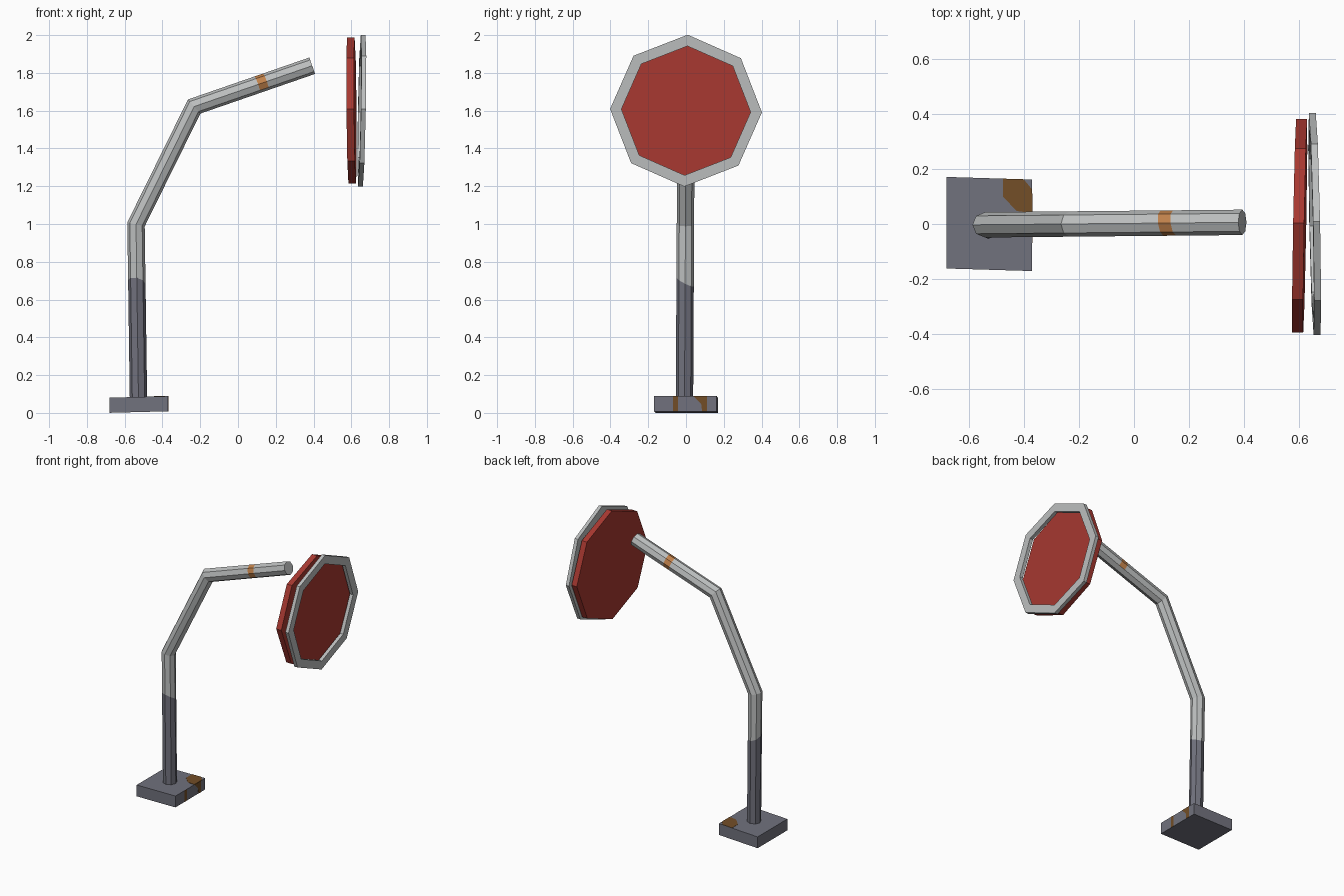
import bpy, bmesh, math
from mathutils import Vector, Matrix

if "Cube" in bpy.data.objects:
    bpy.data.objects.remove(bpy.data.objects["Cube"])


def mat(name, r, g, b):
    m = bpy.data.materials.new(name)
    m.diffuse_color = (r, g, b, 1)
    m.use_nodes = True
    m.node_tree.nodes["Principled BSDF"].inputs["Base Color"].default_value = m.diffuse_color
    return m


GREY = mat("light grey metal", 0.50, 0.515, 0.515)
DARK = mat("dark grey metal", 0.165, 0.167, 0.205)
RED = mat("sign red", 0.39, 0.040, 0.030)
RUST = mat("orange rust", 0.53, 0.22, 0.07)
BROWN = mat("brown rust", 0.17, 0.076, 0.020)


def finish(name, bm, mats):
    bmesh.ops.recalc_face_normals(bm, faces=bm.faces[:])
    me = bpy.data.meshes.new(name)
    bm.to_mesh(me)
    bm.free()
    for m in mats:
        me.materials.append(m)
    ob = bpy.data.objects.new(name, me)
    bpy.context.collection.objects.link(ob)
    return ob


def skin(bm, rings, closed):
    """Bridge successive vertex rings; either close the chain or cap its ends."""
    n = len(rings[0])
    pairs = list(zip(rings, rings[1:])) + ([(rings[-1], rings[0])] if closed else [])
    for a, b in pairs:
        for i in range(n):
            j = (i + 1) % n
            bm.faces.new((a[i], a[j], b[j], b[i]))
    if not closed:
        bm.faces.new(rings[0])
        bm.faces.new(rings[-1])


def octagon(name, centre, profile, tilt_y, tilt_z, closed, material):
    """Octagonal plate or frame facing +x, from (radius, depth) points."""
    bm = bmesh.new()
    rings = []
    for r, x in profile:
        ring = []
        for i in range(8):
            a = math.radians(45 * i - 1.3)
            y, z = r * math.cos(a), r * math.sin(a)
            ring.append(bm.verts.new(Vector(centre) + Vector((x + tilt_y * y + tilt_z * z, y, z))))
        rings.append(ring)
    skin(bm, rings, closed)
    return finish(name, bm, [material])


# Slightly skewed base block, shared with its rust patches
BASE = Matrix(((1, 0, 0, -0.525), (-0.03, 1, 0, 0), (0.026, 0, 1, 0.0445), (0, 0, 0, 1)))
HX, HY, HZ = 0.155, 0.166, 0.04
bm = bmesh.new()
bmesh.ops.create_cube(bm, size=2, matrix=BASE @ Matrix.Diagonal((HX, HY, HZ, 1)))
finish("base", bm, [DARK])


def patch(name, points, offset):
    """Thin rust plate on the base."""
    bm = bmesh.new()
    f = bm.faces.new([bm.verts.new(p) for p in points])
    ext = bmesh.ops.extrude_face_region(bm, geom=[f])["geom"]
    bmesh.ops.translate(bm, vec=offset, verts=[v for v in ext if isinstance(v, bmesh.types.BMVert)])
    bmesh.ops.transform(bm, matrix=BASE, verts=bm.verts[:])
    finish(name, bm, [BROWN])


top = [(.05, HY), (.05, .10), (.07, .08), (.10, .05), (HX, .045), (HX, .13), (.125, HY)]
patch("base_rust_top", [(x, y, HZ - 0.001) for x, y in top], (0, 0, 0.0025))
sides = [[(-.065, HZ), (-.038, HZ), (-.038, -HZ), (-.065, -HZ)],
         [(.045, HZ), (.115, HZ), (.115, -HZ), (.09, -HZ), (.085, 0)]]
for i, pts in enumerate(sides):
    patch(f"base_rust_side_{i + 1}", [(HX - 0.001, y, z) for y, z in pts], (0.0025, 0, 0))

# Bent eight-sided pole with mitred joints
path = [Vector(p) for p in [(-0.527, -0.008, 0.08), (-0.54, -0.003, 0.998),
                            (-0.232, 0.0, 1.622), (0.393, 0.006, 1.838)]]
R = 0.046
bm = bmesh.new()
rings = []
for i, p in enumerate(path):
    d_in = (p - path[max(i - 1, 0)]).normalized() if i else (path[1] - p).normalized()
    d_out = (path[i + 1] - p).normalized() if i < len(path) - 1 else d_in
    t = (d_in + d_out).normalized()
    n = Vector((-t.z, 0, t.x)).normalized() / t.dot(d_in)
    ring = []
    for k in range(8):
        a = math.radians(45 * k)
        ring.append(bm.verts.new(p + Vector((0, R * math.cos(a), 0)) + n * R * math.sin(a)))
    rings.append(ring)
skin(bm, rings, False)
bmesh.ops.recalc_face_normals(bm, faces=bm.faces[:])


def cut(co, no):
    bmesh.ops.bisect_plane(bm, geom=bm.verts[:] + bm.edges[:] + bm.faces[:],
                           plane_co=co, plane_no=no)


# Cut lines for the dark lower part and the rust band
split, split_n = Vector((-0.535, 0, 0.69)), Vector((0.2, 0.5, 1)).normalized()
arm = (path[3] - path[2]).normalized()
band = Vector((0.125, 0, 1.745))
band_n = (arm + Vector((0, 0.12, 0))).normalized()
cut(split, split_n)
cut(band - band_n * 0.024, band_n)
cut(band + band_n * 0.024, band_n)
up = Vector((-arm.z, 0, arm.x))
for f in bm.faces:
    c = f.calc_center_median()
    if (c - split).dot(split_n) < 0:
        f.material_index = 1
    elif abs((c - band).dot(band_n)) < 0.022 and f.normal.dot(up) > -0.5:
        f.material_index = 2
finish("pole", bm, [GREY, DARK, RUST])

# Red octagonal sign plate and the loose frame in front of it
octagon("sign_plate", (0.581, -0.006, 1.6), [(0.387, 0), (0.387, 0.04)],
        0.018, -0.010, False, RED)
octagon("sign_frame", (0.643, 0, 1.6), [(0.402, 0), (0.402, 0.025), (0.342, 0.025), (0.342, 0)],
        -0.021, 0.018, True, GREY)
